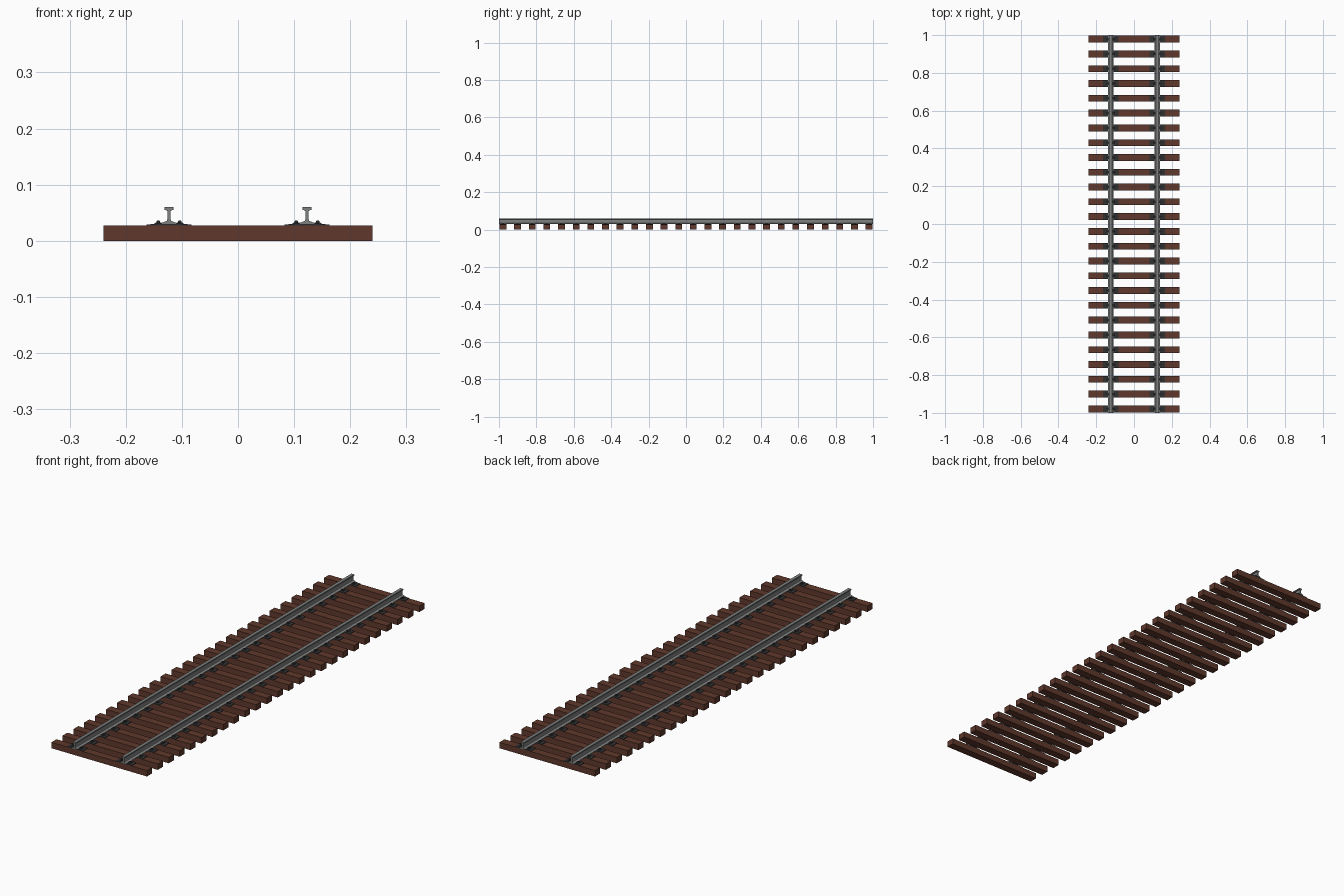
import bpy, bmesh

cube = bpy.data.objects.get("Cube")
if cube:
    bpy.data.objects.remove(cube, do_unlink=True)

SLEEPERS = 26
PITCH = 0.0783
GAUGE = 0.123          # rail centre distance from the middle
SLEEPER_W, SLEEPER_H = 0.036, 0.027


def material(name, color):
    m = bpy.data.materials.new(name)
    m.use_nodes = True
    m.diffuse_color = color
    m.node_tree.nodes["Principled BSDF"].inputs["Base Color"].default_value = color
    return m


wood = material("brown wood", (0.115, 0.04, 0.025, 1))
steel = material("grey steel", (0.21, 0.215, 0.215, 1))
iron = material("dark iron", (0.03, 0.03, 0.032, 1))


def extrude(name, profile, length, mat, along="Y"):
    """Closed xz profile extruded along y, centred on the origin."""
    bm = bmesh.new()
    face = bm.faces.new([bm.verts.new((x, -length / 2, z)) for x, z in profile])
    out = bmesh.ops.extrude_face_region(bm, geom=[face])
    verts = [v for v in out["geom"] if isinstance(v, bmesh.types.BMVert)]
    bmesh.ops.translate(bm, verts=verts, vec=(0, length, 0))
    bmesh.ops.recalc_face_normals(bm, faces=bm.faces)
    mesh = bpy.data.meshes.new(name)
    bm.to_mesh(mesh)
    bm.free()
    mesh.materials.append(mat)
    return mesh


def place(name, mesh, x=0, y=0, z=0):
    ob = bpy.data.objects.new(name, mesh)
    ob.location = (x, y, z)
    bpy.context.collection.objects.link(ob)
    return ob


def mirrored(half):
    return half + [(-x, z) for x, z in reversed(half)]


# Shared part meshes
sleeper = extrude("sleeper", mirrored([(0.24, 0), (0.24, SLEEPER_H)]), SLEEPER_W, wood)
plate = extrude("tie_plate", mirrored([(0.04, 0), (0.04, 0.002), (0.016, 0.004)]),
                SLEEPER_W, iron)
rail = extrude("rail", mirrored([(0.014, 0), (0.014, 0.002), (0.004, 0.006),
                                 (0.003, 0.009), (0.003, 0.024), (0.008, 0.026),
                                 (0.008, 0.030), (0.007, 0.031)]), 2, steel)
clip = extrude("rail_clip", mirrored([(0.008, 0), (0.006, 0.003), (0.003, 0.004)]),
               0.014, iron)
bolt = extrude("bolt", mirrored([(0.003, 0), (0.003, 0.006), (0.002, 0.007)]),
               0.006, iron)

# Rails
for side, name in ((1, "left_rail"), (-1, "right_rail")):
    place(name, rail, side * GAUGE, 0, SLEEPER_H + 0.0025)

# Sleepers with plates, clips and bolts
for i in range(SLEEPERS):
    y = (i - (SLEEPERS - 1) / 2) * PITCH
    place("sleeper", sleeper, 0, y)
    for side in (-1, 1):
        place("tie_plate", plate, side * GAUGE, y, SLEEPER_H)
        for edge in (-1, 1):
            x = side * GAUGE + edge * 0.019
            place("rail_clip", clip, x, y, SLEEPER_H + 0.002)
            place("bolt", bolt, x, y, SLEEPER_H + 0.002)
